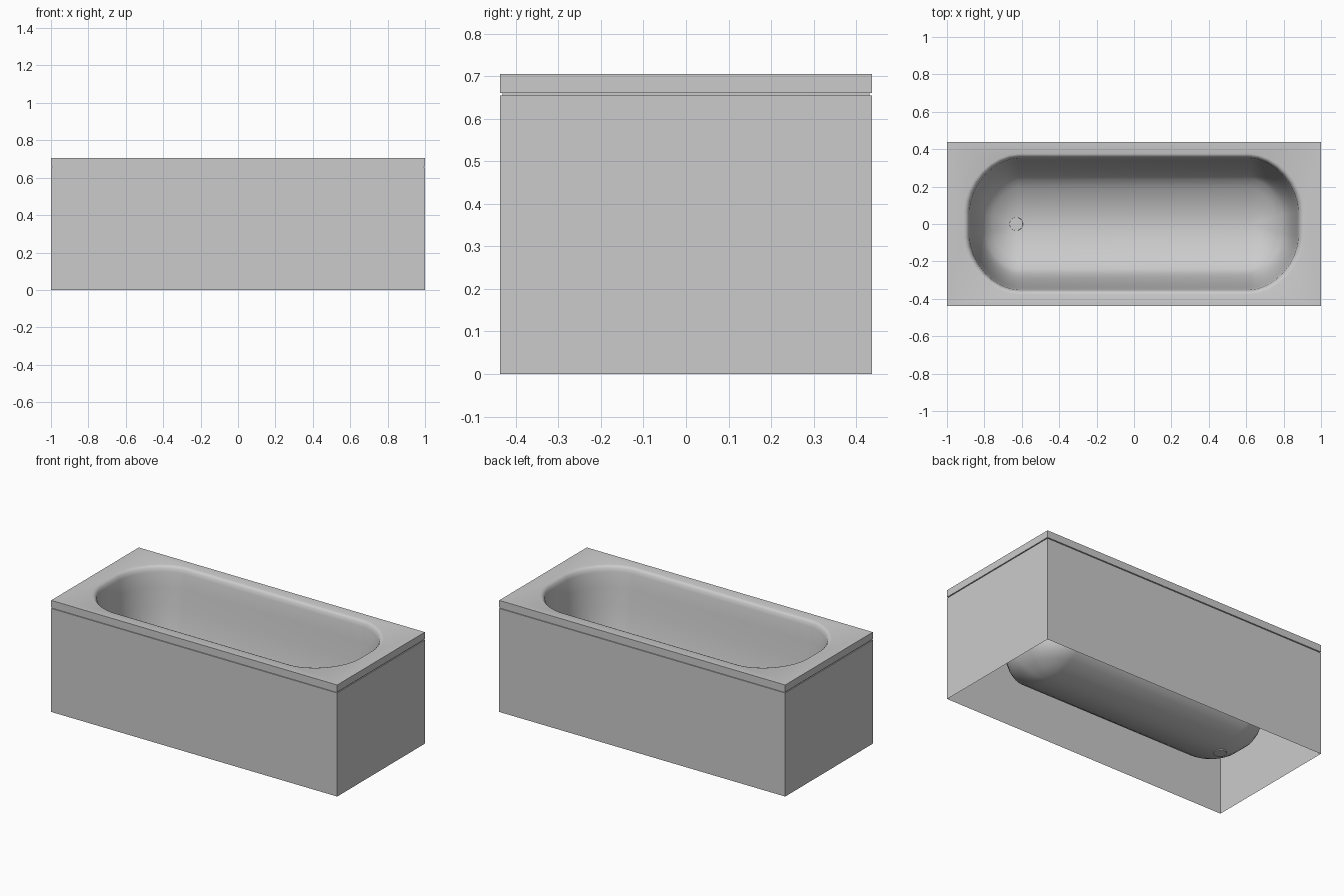
import bpy, bmesh, math

if "Cube" in bpy.data.objects:
    bpy.data.objects.remove(bpy.data.objects["Cube"])

SPINE = 0.62          # half length of the straight sides of the basin
FLOOR = 0.065         # lowest height of the basin floor


def finish(name, bm, angle):
    bmesh.ops.recalc_face_normals(bm, faces=bm.faces)
    me = bpy.data.meshes.new(name)
    bm.to_mesh(me)
    bm.free()
    ob = bpy.data.objects.new(name, me)
    bpy.context.collection.objects.link(ob)
    bpy.ops.object.select_all(action='DESELECT')
    ob.select_set(True)
    bpy.context.view_layer.objects.active = ob
    bpy.ops.object.shade_smooth_by_angle(angle=math.radians(angle))
    return ob


def outline(a, b, steps=8):
    """Closed oblong: straight sides, softened corners, short flat ends."""
    flat = 0.2 * b
    quarter = []
    for i in range(steps + 1):
        t = math.pi / 2 * i / steps
        c, s = max(0, math.cos(t)) ** 1.11, max(0, math.sin(t)) ** 1.11
        quarter.append((SPINE + (a - SPINE) * c, flat + (b - flat) * s))
    half = quarter + [(-x, y) for x, y in reversed(quarter)]
    return half + [(-x, -y) for x, y in half]


def add_ring(bm, pts, z):
    return [bm.verts.new((x, y, z)) for x, y in pts]


def join(bm, r0, r1):
    n = len(r0)
    for i in range(n):
        j = (i + 1) % n
        bm.faces.new((r0[i], r0[j], r1[j], r1[i]))


# Outer panels, open underneath, with a shadow groove below the rim
bm = bmesh.new()
rings = []
for inset, z in [(0, 0), (0, 0.654), (0.006, 0.654), (0.006, 0.66), (0, 0.66), (0, 0.705)]:
    x, y = 1 - inset, 0.4375 - inset
    rings.append(add_ring(bm, [(x, y), (-x, y), (-x, -y), (x, -y)], z))
for lo, hi in zip(rings, rings[1:]):
    join(bm, lo, hi)
finish("outer_panels", bm, 30)

# Flat rim and basin: (half length, half width, height) from lip to floor edge
section = [(0.91, 0.375, 0.705), (0.897, 0.366, 0.702), (0.886, 0.358, 0.692),
           (0.879, 0.352, 0.67), (0.871, 0.342, 0.58), (0.861, 0.328, 0.46),
           (0.848, 0.31, 0.34), (0.832, 0.288, 0.25), (0.812, 0.265, 0.185),
           (0.79, 0.24, 0.147)]
for t in (0.8, 0.6, 0.4, 0.2, 0.06):          # dished floor
    section.append((SPINE + 0.17 * t, 0.24 * t, FLOOR + 0.082 * t * t))
bm = bmesh.new()
rings = [add_ring(bm, outline(a, b), z) for a, b, z in section]
for hi, lo in zip(rings, rings[1:]):
    join(bm, hi, lo)
bm.faces.new(rings[-1])

corners = add_ring(bm, [(1, 0.4375), (-1, 0.4375), (-1, -0.4375), (1, -0.4375)], 0.705)
edges = [bm.edges.new((corners[i], corners[(i + 1) % 4])) for i in range(4)]
lip = rings[0]
edges += [bm.edges.get((lip[i], lip[(i + 1) % len(lip)])) for i in range(len(lip))]
bmesh.ops.triangle_fill(bm, edges=edges, use_beauty=True)
finish("rim_and_basin", bm, 45)

# Drain plug
bm = bmesh.new()
bmesh.ops.create_cone(bm, cap_ends=True, segments=24, radius1=0.037, radius2=0.035, depth=0.014)
drain = finish("drain", bm, 30)
drain.location = (-0.63, 0, FLOOR + 0.001)
